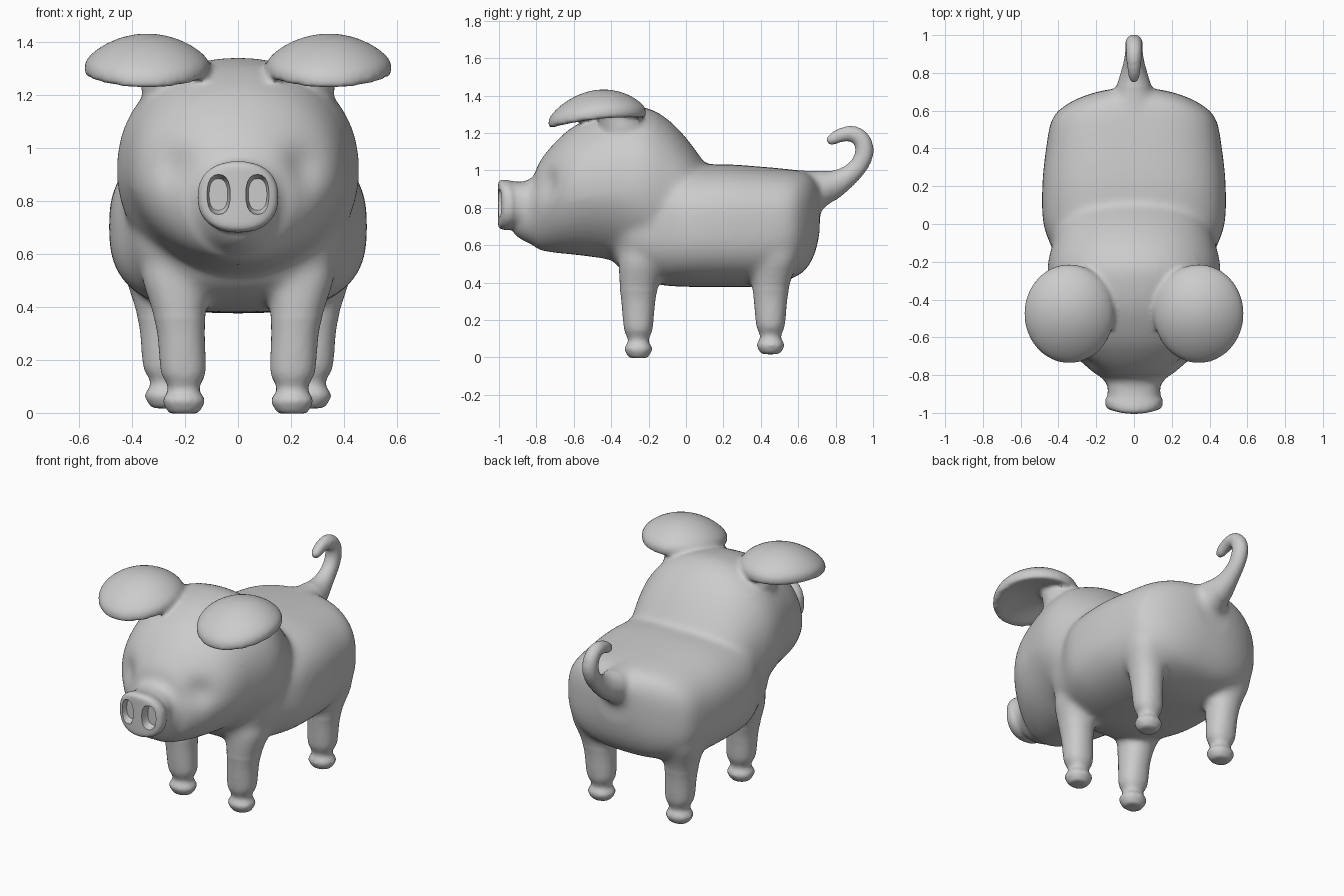
import bpy, bmesh, math
from mathutils import Vector

if "Cube" in bpy.data.objects:
    bpy.data.objects.remove(bpy.data.objects["Cube"])

skin = bpy.data.materials.new("grey skin")
skin.diffuse_color = (0.6, 0.6, 0.6, 1)
skin.use_nodes = True
skin.node_tree.nodes["Principled BSDF"].inputs["Base Color"].default_value = skin.diffuse_color


def ring(c, u, v, p=2.0, n=48):
    """Superellipse ring around c spanned by the half-axes u and v."""
    pts = []
    for i in range(n):
        a = 2 * math.pi * i / n
        co, si = math.cos(a), math.sin(a)
        pts.append(Vector(c) + Vector(u) * math.copysign(abs(co) ** (2 / p), co)
                   + Vector(v) * math.copysign(abs(si) ** (2 / p), si))
    return pts


def refine(rows, steps=5):
    """Catmull-Rom interpolation between the rows of a profile."""
    out = []
    for i in range(len(rows) - 1):
        p0, p1, p2, p3 = (rows[min(max(j, 0), len(rows) - 1)] for j in range(i - 1, i + 3))
        for s in range(steps):
            t = s / steps
            out.append([b + .5 * t * (c - a + t * (2 * a - 5 * b + 4 * c - d
                        + t * (3 * (b - c) + d - a))) for a, b, c, d in zip(p0, p1, p2, p3)])
    return out + [rows[-1]]


def loft(name, rings):
    bm = bmesh.new()
    rows = [[bm.verts.new(p) for p in r] for r in rings]
    n = len(rows[0])
    for a, b in zip(rows, rows[1:]):
        for i in range(n):
            bm.faces.new((a[i], a[(i + 1) % n], b[(i + 1) % n], b[i]))
    bm.faces.new(rows[0])
    bm.faces.new(rows[-1])
    bmesh.ops.recalc_face_normals(bm, faces=bm.faces)
    return add(name, bm)


def add(name, bm):
    me = bpy.data.meshes.new(name)
    bm.to_mesh(me)
    bm.free()
    ob = bpy.data.objects.new(name, me)
    me.materials.append(skin)
    bpy.context.collection.objects.link(ob)
    return ob


def along_y(name, rows, p):
    """Rows of (y, half width, bottom, top)."""
    return loft(name, [ring((0, y, (b + t) / 2), (w, 0, 0), (0, 0, (t - b) / 2), p)
                       for y, w, b, t in refine(rows)])


def apply(ob, kind, **props):
    m = ob.modifiers.new(kind, kind)
    for k, v in props.items():
        setattr(m, k, v)
    bpy.ops.object.select_all(action='DESELECT')
    bpy.context.view_layer.objects.active = ob
    ob.select_set(True)
    bpy.ops.object.modifier_apply(modifier=m.name)


# Trunk, head and snout
pig = along_y("pig_body", [
    (-.38, .28, .50, .90), (-.30, .37, .44, 1.0), (-.15, .425, .39, 1.02),
    (0, .48, .378, 1.025), (.2, .486, .376, 1.033), (.4, .466, .381, 1.02),
    (.56, .432, .42, 1.005), (.64, .345, .47, .99), (.69, .23, .56, .95),
    (.715, .12, .67, .91)], 2.7)
parts = [along_y("head", [
    (-.92, .10, .66, .90), (-.88, .13, .63, .935), (-.82, .17, .60, .965),
    (-.78, .23, .575, 1.05), (-.70, .32, .56, 1.15), (-.60, .385, .55, 1.235),
    (-.45, .425, .53, 1.31), (-.30, .455, .50, 1.34), (-.20, .455, .49, 1.33),
    (-.10, .43, .48, 1.275), (0, .40, .47, 1.175), (.11, .36, .46, 1.025)], 2.15)]
# Narrower jaw
for v in parts[0].data.vertices:
    v.co.x *= 1 - .4 * max(0, .85 - v.co.z) * min(1, max(0, (-.2 - v.co.y) / .2))
parts.append(along_y("snout", [
    (-.78, .14, .69, .95), (-.90, .14, .69, .94), (-.96, .153, .68, .95),
    (-.99, .153, .685, .95), (-1.005, .145, .695, .94)], 2.3))

# Legs with small hooves: rows of (z, x offset, y offset, x radius, y radius)
leg_rows = [(-.003, 0, 0, .055, .05), (.02, 0, 0, .07, .064), (.05, 0, 0, .082, .076),
            (.085, 0, 0, .058, .054), (.12, 0, 0, .07, .066), (.16, .002, 0, .086, .078),
            (.30, .01, 0, .09, .091), (.40, .02, .005, .105, .107),
            (.52, .03, .025, .13, .13), (.62, .02, .03, .12, .12)]
for side in (-1, 1):
    for name, x, y, lift in (("front_leg", .205, -.255, 0), ("back_leg", .272, .452, .02)):
        parts.append(loft(name, [
            ring((side * (x + dx), y + dy, z + lift), (rx, 0, 0), (0, ry, 0), 2.2)
            for z, dx, dy, rx, ry in refine(leg_rows, 3)]))

    # Floppy ear: a thick-rimmed flattened ball bent into a drooping cup
    bm = bmesh.new()
    bmesh.ops.create_uvsphere(bm, u_segments=48, v_segments=32, radius=1)
    for v in bm.verts:
        dx, dy = v.co.x * .238, v.co.y * .262
        h = math.copysign(abs(v.co.z) ** .6, v.co.z) * .064
        z = 1.367 - 1.2 * dx * dx - 1.3 * dy * dy + .11 * dy + h
        v.co = (side * (.343 + dx), -.475 + dy, z)
    if side < 0:
        bmesh.ops.reverse_faces(bm, faces=bm.faces)
    parts.append(add("ear", bm))
    parts.append(loft("ear_root", [
        ring((side * x, y, z), (r, 0, 0), (0, r, 0)) for x, y, z, r in
        ((.22, -.32, 1.1, .14), (.24, -.34, 1.24, .125), (.26, -.38, 1.36, .1))]))

# Curled tail: rows of (y, z, radius)
path = refine([
    (.62, .87, .14), (.71, .90, .105), (.79, .925, .078), (.86, .965, .058),
    (.92, 1.02, .05), (.952, 1.085, .05), (.95, 1.14, .049), (.925, 1.18, .046),
    (.88, 1.197, .043), (.825, 1.188, .038), (.785, 1.167, .033), (.755, 1.15, .022)], 3)
tail = []
for i, (y, z, r) in enumerate(path):
    a, b = path[max(i - 1, 0)], path[min(i + 1, len(path) - 1)]
    t = Vector((0, b[0] - a[0], b[1] - a[1])).normalized()
    tail.append(ring((0, y, z), (r * .95, 0, 0), (0, -t.z * r, t.y * r)))
parts.append(loft("tail", tail))

# Merge everything into one soft skin
bpy.ops.object.select_all(action='DESELECT')
for ob in parts + [pig]:
    ob.select_set(True)
bpy.context.view_layer.objects.active = pig
bpy.ops.object.join()
apply(pig, 'REMESH', mode='VOXEL', voxel_size=.013)
apply(pig, 'SMOOTH', factor=.5, iterations=8)

# Blend neck, shoulders and hips further
soft = pig.vertex_groups.new(name="soft")
soft.add([v.index for v in pig.data.vertices
          if -.5 < v.co.y < .8 and .36 < v.co.z < (1.2 if v.co.y < -.15 else 1.3)
          and not (v.co.y > .72 and v.co.z > .9)], 1, 'REPLACE')
apply(pig, 'SMOOTH', factor=.5, iterations=30, vertex_group="soft")

# Shallow eye hollows, and a slightly rounded snout plate
for v in pig.data.vertices:
    for side in (-1, 1):
        d = (v.co - Vector((side * .25, -.75, .93))).length
        v.co += Vector((-side * .3, .9, 0)) * .03 * math.exp(-(d / .085) ** 2)
    if v.co.y < -.9:
        v.co.y += 1.3 * v.co.x ** 2 * min(1, (-.9 - v.co.y) / .06)

# Nostrils
for side in (-1, 1):
    cut = loft("nostril_cutter", [
        ring((side * .074, y, .825), (.044 * s, 0, 0), (0, 0, .075 * s), 2.4, 20)
        for y, s in ((-1.05, 1.05), (-.99, 1), (-.955, .8))])
    apply(pig, 'BOOLEAN', operation='DIFFERENCE', object=cut, solver='EXACT')
    bpy.data.objects.remove(cut)

pig.data.materials.clear()
pig.data.materials.append(skin)
bpy.ops.object.select_all(action='DESELECT')
pig.select_set(True)
bpy.context.view_layer.objects.active = pig
bpy.ops.object.shade_smooth_by_angle(angle=math.radians(50))
